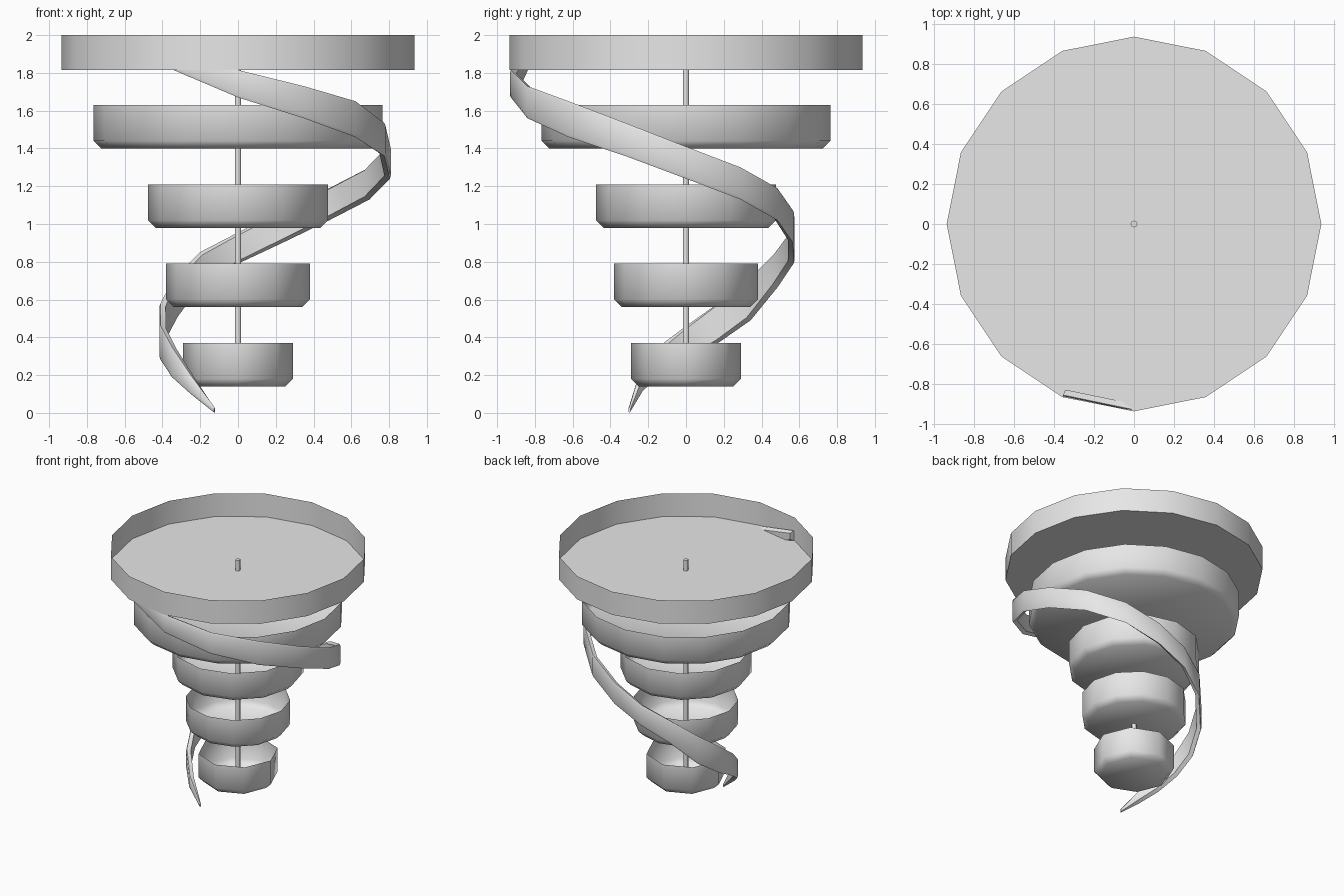
import bpy, bmesh
from math import sin, cos, pi, radians

cube = bpy.data.objects.get("Cube")
if cube:
    bpy.data.objects.remove(cube, do_unlink=True)

grey = bpy.data.materials.new("light_grey")
grey.use_nodes = True
colour = (0.8, 0.8, 0.8, 1)
grey.diffuse_color = colour
grey.node_tree.nodes["Principled BSDF"].inputs["Base Color"].default_value = colour


def finish(bm, name, angle):
    bmesh.ops.recalc_face_normals(bm, faces=bm.faces)
    mesh = bpy.data.meshes.new(name)
    bm.to_mesh(mesh)
    bm.free()
    obj = bpy.data.objects.new(name, mesh)
    bpy.context.collection.objects.link(obj)
    mesh.materials.append(grey)
    bpy.ops.object.select_all(action='DESELECT')
    obj.select_set(True)
    bpy.context.view_layer.objects.active = obj
    bpy.ops.object.shade_smooth_by_angle(angle=radians(angle))
    return obj


def lathe(name, profile, sides, angle, cap_top=False):
    """Stack rings of (radius, height), closed at the bottom."""
    bm = bmesh.new()
    rings = []
    for r, z in profile:
        rings.append([bm.verts.new((r * cos(2 * pi * i / sides), r * sin(2 * pi * i / sides), z))
                      for i in range(sides)])
    for a, b in zip(rings, rings[1:]):
        for i in range(sides):
            j = (i + 1) % sides
            bm.faces.new((a[i], a[j], b[j], b[i]))
    bm.faces.new(rings[0][::-1])
    if cap_top:
        bm.faces.new(rings[-1])
    return finish(bm, name, angle)


# Open top tray and the four open cups with chamfered bottoms
lathe("top_tray", [(0.935, 1.815), (0.935, 2)], 16, 30)
cups = [("lowest_cup", 0.29, 0.14, 8), ("lower_cup", 0.38, 0.56, 12),
        ("middle_cup", 0.477, 0.98, 12), ("upper_cup", 0.765, 1.4, 16)]
for name, r, z, sides in cups:
    lathe(name, [(r - 0.04, z), (r, z + 0.04), (r, z + 0.23)], sides, 60)

# Thin central rod
lathe("centre_rod", [(0.017, 0.14), (0.017, 1.9)], 8, 60, True)

# Spiral ribbon: radius, lower edge, upper edge at each step from the tray down
steps = [(0.93, 1.82, 1.9), (0.933, 1.67, 1.815), (0.915, 1.56, 1.73), (0.885, 1.46, 1.65),
         (0.845, 1.36, 1.535), (0.81, 1.24, 1.41), (0.76, 1.13, 1.3), (0.69, 1.02, 1.19),
         (0.62, 0.9, 1.07), (0.575, 0.79, 0.955), (0.535, 0.67, 0.85), (0.49, 0.49, 0.71),
         (0.45, 0.37, 0.58), (0.415, 0.28, 0.46), (0.385, 0.19, 0.35), (0.36, 0.1, 0.2),
         (0.33, 0, 0.03)]
bm = bmesh.new()
sections = []
for i, (r, low, high) in enumerate(steps):
    a = radians(-112.5 + 22.5 * i)
    inner = r - (0.012 if i == len(steps) - 1 else 0.035)
    edge = min(0.015, (high - low) / 4)
    ring = [(r, low + edge), (r, high - edge), (r - 0.006, high), (inner, high - edge),
            (inner, low + edge), (r - 0.006, low)]
    sections.append([bm.verts.new((q * cos(a), q * sin(a), z)) for q, z in ring])
for s, t in zip(sections, sections[1:]):
    for i in range(len(s)):
        j = (i + 1) % len(s)
        bm.faces.new((s[i], s[j], t[j], t[i]))
bm.faces.new(sections[0])
bm.faces.new(sections[-1][::-1])
finish(bm, "spiral_ribbon", 40)
